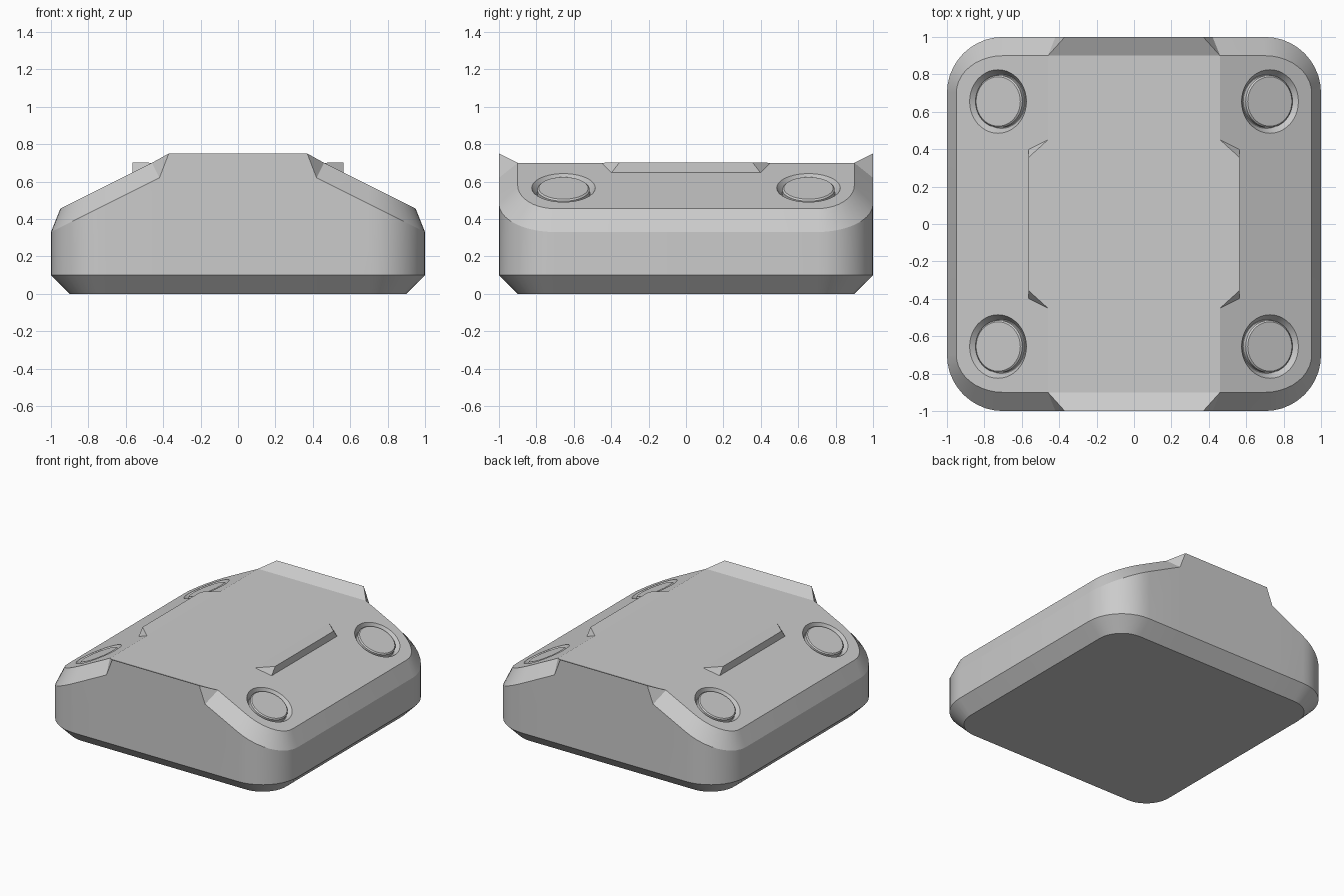
import bpy, bmesh, math
from mathutils import Vector, Matrix

if "Cube" in bpy.data.objects:
    bpy.data.objects.remove(bpy.data.objects["Cube"])

def make_object(name, bm, angle=15):
    bmesh.ops.recalc_face_normals(bm, faces=bm.faces)
    me = bpy.data.meshes.new(name)
    bm.to_mesh(me)
    bm.free()
    ob = bpy.data.objects.new(name, me)
    bpy.context.collection.objects.link(ob)
    return ob

def smooth(ob, angle=15):
    bpy.ops.object.select_all(action='DESELECT')
    ob.select_set(True)
    bpy.context.view_layer.objects.active = ob
    bpy.ops.object.shade_smooth_by_angle(angle=math.radians(angle))

def slope_z(x):
    return min(0.70, 0.93 - 0.5 * abs(x))

def outline(rx, ry, x_outer, x_inner):
    """Rounded square, corner centres at 0.7, with crease points front and back."""
    arc = [(0.7 + rx * math.cos(a), 0.7 + ry * math.sin(a))
           for a in (math.pi / 2 * i / 10 for i in range(11))]
    q = arc + [(x_outer, 0.7 + ry), (x_inner, 0.7 + ry)]
    half = q + [(-x, y) for x, y in reversed(q)]
    return half + [(-x, -y) for x, y in half]

# Body: stacked rings, chamfered below and above, with raised front and back lips
wall = outline(0.3, 0.3, 0.42, 0.37)
rim = outline(0.25, 0.2, 0.46, 0.46)
rings = [
    [(x, y, 0) for x, y in outline(0.2, 0.2, 0.42, 0.37)],
    [(x, y, 0.1) for x, y in wall],
    [(x, y, 0.75 if abs(x) < 0.38 else 0.83 - 0.5 * abs(x)) for x, y in wall],
    [(x, y, slope_z(x)) for x, y in rim],
]
bm = bmesh.new()
loops = [[bm.verts.new(p) for p in r] for r in rings]
n = len(wall)
for a, b in zip(loops, loops[1:]):
    for i in range(n):
        j = (i + 1) % n
        bm.faces.new((a[i], a[j], b[j], b[i]))
bm.faces.new(loops[0][::-1])
top = loops[3]
bm.faces.new([v for v in top if abs(abs(v.co.x) - 0.46) < 1e-4])
for s in (1, -1):
    side = [v for v in top if v.co.x * s > 0.45]
    side.sort(key=lambda v: math.atan2(v.co.y, v.co.x * s - 0.6))
    bm.faces.new(side)
bmesh.ops.remove_doubles(bm, verts=bm.verts, dist=1e-4)
body = make_object("body", bm)

# Corner studs sitting in conical recesses on the sloping sides
def slope_frame(sx, sy):
    return (Matrix.Translation((sx * 0.727, sy * 0.655, slope_z(0.727)))
            @ Matrix.Rotation(sx * math.atan(0.5), 4, 'Y'))

def cone(bm, r1, r2, z1, z2, m):
    return bmesh.ops.create_cone(
        bm, cap_ends=True, segments=40, radius1=r1, radius2=r2, depth=z2 - z1,
        matrix=m @ Matrix.Translation((0, 0, (z1 + z2) / 2)))

corners = [(sx, sy) for sx in (-1, 1) for sy in (-1, 1)]
cut = bmesh.new()
for c in corners:
    cone(cut, 0.144, 0.196, -0.04, 0.04, slope_frame(*c))
cutter = make_object("recess_cutter", cut)
cutter.hide_render = True
mod = body.modifiers.new("recesses", 'BOOLEAN')
mod.operation = 'DIFFERENCE'
mod.solver = 'EXACT'
mod.object = cutter
bpy.context.view_layer.objects.active = body
bpy.ops.object.modifier_apply(modifier=mod.name)
bpy.data.objects.remove(cutter)
smooth(body)

for c in corners:
    bm = bmesh.new()
    cone(bm, 0.14, 0.14, -0.042, -0.002, slope_frame(*c))
    caps = [f for f in bm.faces if len(f.verts) > 4]
    lid = max(caps, key=lambda f: f.calc_center_median().z)
    bmesh.ops.bevel(bm, geom=list(lid.edges), offset=0.008, segments=1, affect='EDGES')
    smooth(make_object("corner_stud", bm), 30)

# Flat ledges carrying the top panel out over each slope
for s in (-1, 1):
    bm = bmesh.new()
    x = s * 0.565
    v = [bm.verts.new(p) for p in (
        (s * 0.46, -0.45, 0.70), (x, -0.355, 0.703), (x, 0.355, 0.703),
        (s * 0.46, 0.45, 0.70), (x, -0.40, 0.645), (x, 0.40, 0.645))]
    for f in ((0, 1, 2, 3), (1, 4, 5, 2), (0, 4, 1), (3, 2, 5), (0, 3, 5, 4)):
        bm.faces.new([v[i] for i in f])
    make_object("side_ledge", bm)
